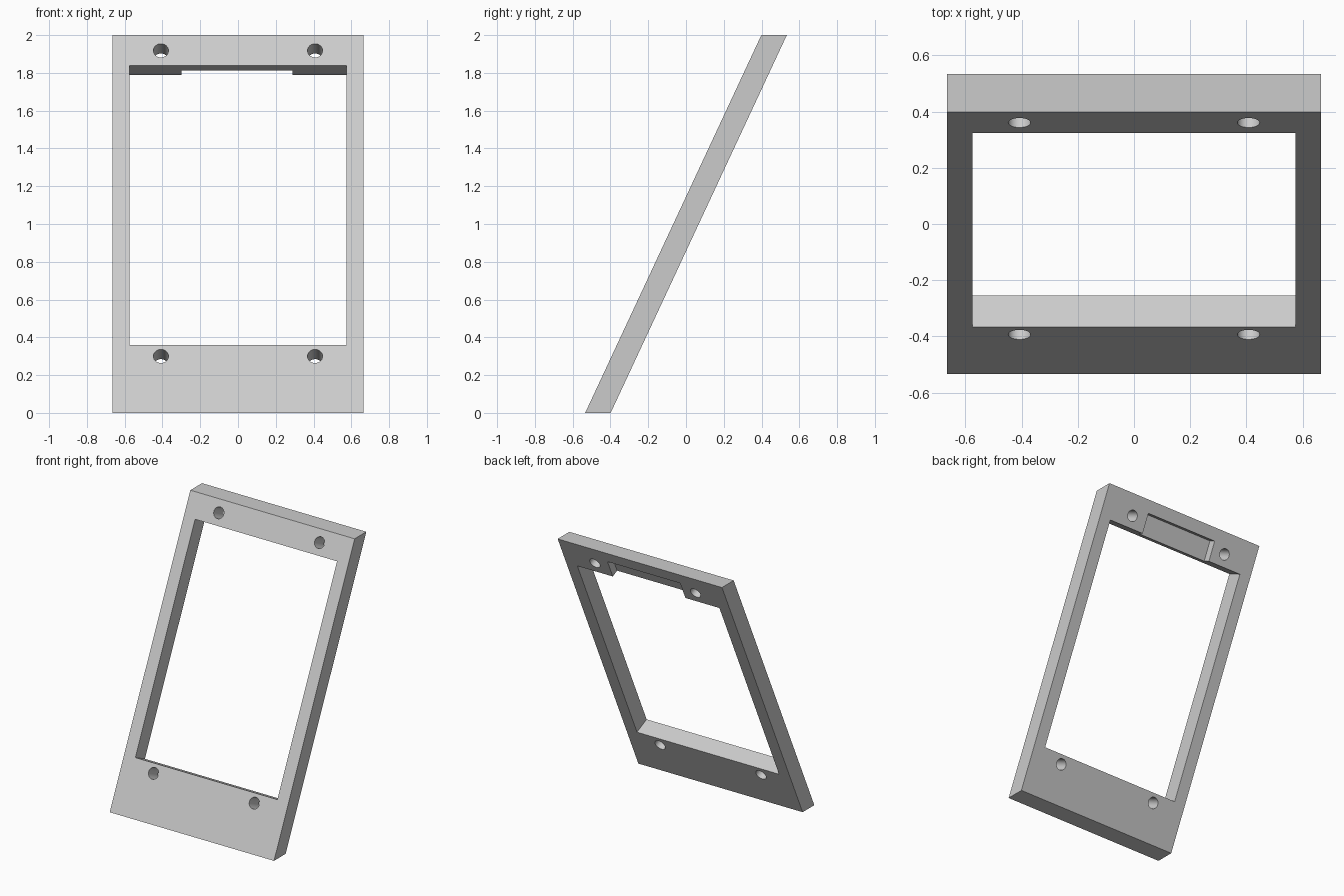
import bpy
from math import radians, cos, tan
from mathutils import Matrix, Vector

if "Cube" in bpy.data.objects:
    bpy.data.objects.remove(bpy.data.objects["Cube"], do_unlink=True)

LEAN = radians(25)
HALF_W, HEIGHT, DEPTH = 0.665, 2.0, 0.135      # depth measured horizontally
THICK = DEPTH * cos(LEAN)
HALF_Y = (HEIGHT * tan(LEAN) + DEPTH) / 2

# Panel frame: x across, y through the thickness, z up along the slope
panel = Matrix.Translation((0, -HALF_Y, 0)) @ Matrix.Rotation(-LEAN, 4, 'X')

grey = bpy.data.materials.new("light grey")
grey.use_nodes = True
colour = (0.6, 0.6, 0.6, 1)
grey.diffuse_color = colour
grey.node_tree.nodes["Principled BSDF"].inputs["Base Color"].default_value = colour


def box_cutter(name, low, high):
    """Box given by two corners in the panel frame."""
    low, high = Vector(low), Vector(high)
    bpy.ops.mesh.primitive_cube_add(size=1)
    ob = bpy.context.object
    ob.name = name
    ob.matrix_world = (panel @ Matrix.Translation((low + high) / 2)
                       @ Matrix.Diagonal((high - low).to_4d()))
    return ob


def hole_cutter(name, x, s):
    """Cylinder running square through the panel."""
    bpy.ops.mesh.primitive_cylinder_add(vertices=32, radius=0.04, depth=0.4)
    ob = bpy.context.object
    ob.name = name
    ob.matrix_world = (panel @ Matrix.Translation((x, THICK / 2, s))
                       @ Matrix.Rotation(radians(90), 4, 'X'))
    return ob


# Leaning frame: a parallelogram side profile carried across the width
profile = [(-HALF_Y, 0), (DEPTH - HALF_Y, 0), (HALF_Y, HEIGHT), (HALF_Y - DEPTH, HEIGHT)]
verts = [(x, y, z) for x in (-HALF_W, HALF_W) for y, z in profile]
sides = [(i, (i + 1) % 4, (i + 1) % 4 + 4, i + 4) for i in range(4)]
mesh = bpy.data.meshes.new("leaning_frame")
mesh.from_pydata(verts, [], [(3, 2, 1, 0), (4, 5, 6, 7)] + sides)
frame = bpy.data.objects.new("leaning_frame", mesh)
bpy.context.collection.objects.link(frame)
mesh.materials.append(grey)

# Window opening, rear notch above it, and four screw holes
bottom, top = 0.36 / cos(LEAN), 1.84 / cos(LEAN)
cutters = [
    box_cutter("window_cutter", (-0.575, -0.2, bottom), (0.575, 0.3, top)),
    box_cutter("rear_notch_cutter", (-0.3, 0.067, top - 0.05), (0.288, 0.3, top + 0.145)),
]
for level, z in (("lower", 0.3), ("upper", 1.918)):
    for side, x in (("left", 0.408), ("right", -0.408)):
        cutters.append(hole_cutter(f"{level}_{side}_hole_cutter", x, z / cos(LEAN)))

bpy.context.view_layer.update()
# Make normals consistent before cutting
bpy.ops.object.select_all(action='DESELECT')
frame.select_set(True)
bpy.context.view_layer.objects.active = frame
bpy.ops.object.mode_set(mode='EDIT')
bpy.ops.mesh.select_all(action='SELECT')
bpy.ops.mesh.normals_make_consistent(inside=False)
bpy.ops.object.mode_set(mode='OBJECT')

for cutter in cutters:
    cutter.hide_render = True
    mod = frame.modifiers.new(cutter.name, 'BOOLEAN')
    mod.operation, mod.solver, mod.object = 'DIFFERENCE', 'EXACT', cutter
    bpy.ops.object.modifier_apply(modifier=mod.name)
    bpy.data.objects.remove(cutter, do_unlink=True)

bpy.ops.object.shade_smooth_by_angle(angle=radians(30))
